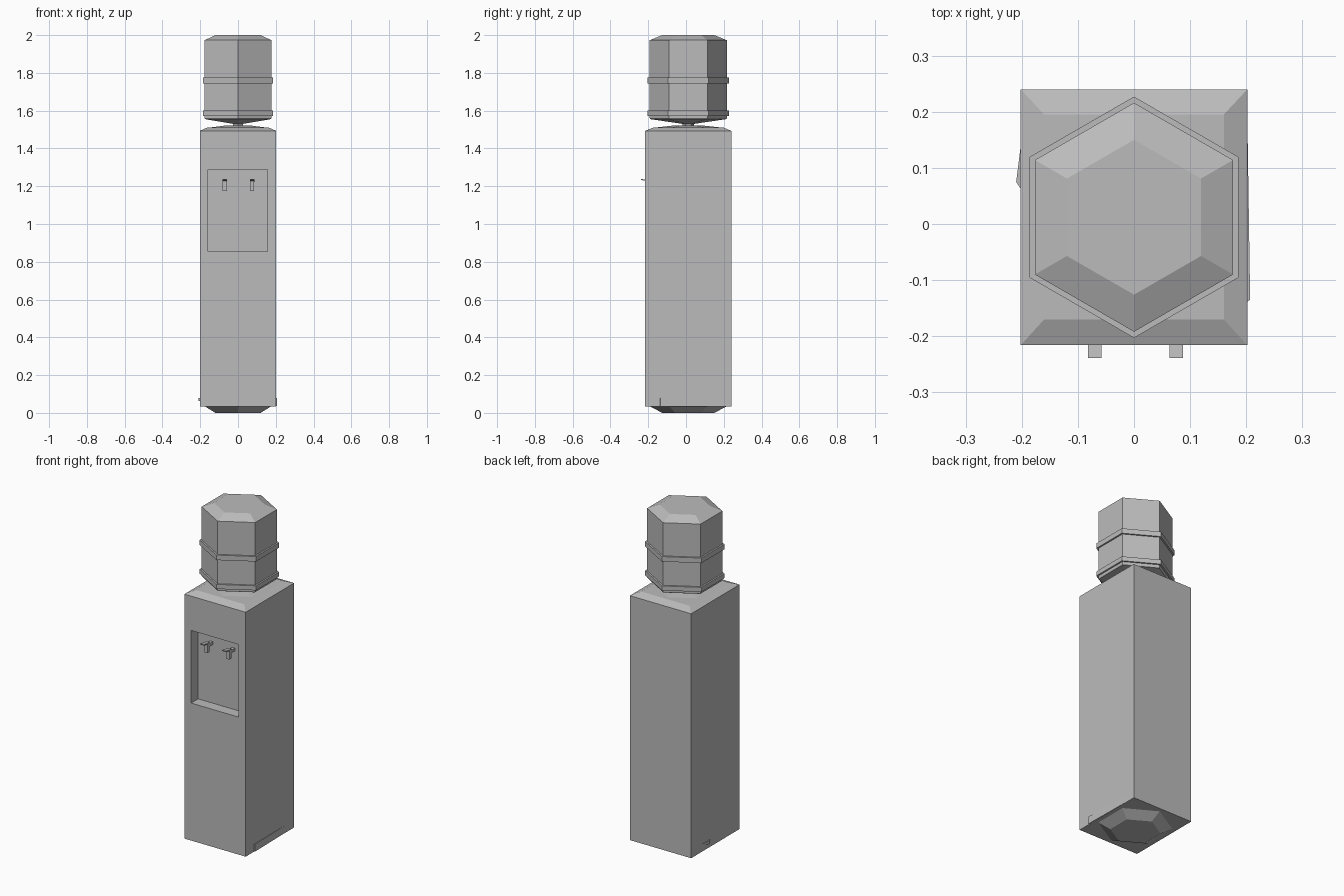
import bpy, bmesh, math

if "Cube" in bpy.data.objects:
    bpy.data.objects.remove(bpy.data.objects["Cube"])

grey = bpy.data.materials.new("plain grey")
grey.diffuse_color = (0.5, 0.5, 0.5, 1)
grey.use_nodes = True
grey.node_tree.nodes["Principled BSDF"].inputs["Base Color"].default_value = grey.diffuse_color
CY = 0.012  # depth centre of cabinet and bottle


def make(name, rings, cap=True):
    """Skin a stack of equal-length vertex rings into a flat-shaded object."""
    bm = bmesh.new()
    loops = [[bm.verts.new(p) for p in ring] for ring in rings]
    for a, b in zip(loops, loops[1:]):
        for i in range(len(a)):
            j = (i + 1) % len(a)
            bm.faces.new((a[i], a[j], b[j], b[i]))
    if cap:
        bm.faces.new(loops[0][::-1])
        bm.faces.new(loops[-1])
    bmesh.ops.recalc_face_normals(bm, faces=bm.faces)
    me = bpy.data.meshes.new(name)
    bm.to_mesh(me)
    bm.free()
    me.materials.append(grey)
    ob = bpy.data.objects.new(name, me)
    bpy.context.collection.objects.link(ob)
    return ob


def rect(x0, x1, y0, y1, z):
    return [(x0, y0, z), (x1, y0, z), (x1, y1, z), (x0, y1, z)]


def box(name, x0, x1, y0, y1, z0, z1):
    return make(name, [rect(x0, x1, y0, y1, z0), rect(x0, x1, y0, y1, z1)])


def hexagon(r, z):
    return [(r * math.cos(a), CY + r * math.sin(a), z)
            for a in (math.pi / 6 + k * math.pi / 3 for k in range(6))]


# Cabinet with a shallow bevelled lid
cabinet = make("cabinet", [rect(-0.202, 0.202, -0.216, 0.24, 0.035),
                           rect(-0.202, 0.202, -0.216, 0.24, 1.493),
                           rect(-0.16, 0.16, -0.17, 0.195, 1.512)])

# Dispensing alcove cut into the front
cutter = box("alcove_cutter", -0.158, 0.156, -0.3, -0.15, 0.855, 1.288)
cutter.hide_render = True
cutter.hide_viewport = True
cut = cabinet.modifiers.new("alcove", 'BOOLEAN')
cut.operation = 'DIFFERENCE'
cut.solver = 'EXACT'
cut.object = cutter

# Tapered foot
make("foot", [hexagon(0.138, 0), hexagon(0.204, 0.0352)])

# Collar and bottle, with neck, shoulder and chamfered end
make("collar", [hexagon(0.17, 1.511), hexagon(0.08, 1.521)])
make("bottle", [hexagon(r, z) for r, z in (
    (0.03, 1.51), (0.03, 1.53), (0.2, 1.555),
    (0.204, 1.56), (0.204, 1.973), (0.138, 2.0))])

# Bottle bands
for name, z0, z1 in (("lower_band", 1.573, 1.6), ("upper_band", 1.745, 1.775)):
    make(name, [hexagon(0.215, z0), hexagon(0.215, z1)])

# Taps: stem from the alcove wall, spout and sloping lever
for side, x in (("left", -0.07), ("right", 0.075)):
    box(side + "_tap_stem", x - 0.009, x + 0.009, -0.2, -0.149, 1.205, 1.222)
    box(side + "_tap_spout", x - 0.011, x + 0.011, -0.205, -0.183, 1.175, 1.228)
    make(side + "_tap_lever", [
        [(x + dx, y, z + dz) for dx, dz in
         ((-0.012, -0.003), (0.012, -0.003), (0.012, 0.003), (-0.012, 0.003))]
        for y, z in ((-0.239, 1.236), (-0.18, 1.226))])


def sliver(name, points, z0, z1):
    make(name, [[(x, y, z) for x, y in points] for z in (z0, z1)])


# Small slivers of trim emerging near the foot on each side
sliver("right_trim", ((0.2, -0.14), (0.207, -0.135), (0.202, 0.19), (0.2, 0.19)), 0.036, 0.08)
sliver("left_trim", ((-0.2, 0.06), (-0.2, 0.155), (-0.21, 0.075)), 0.062, 0.08)
